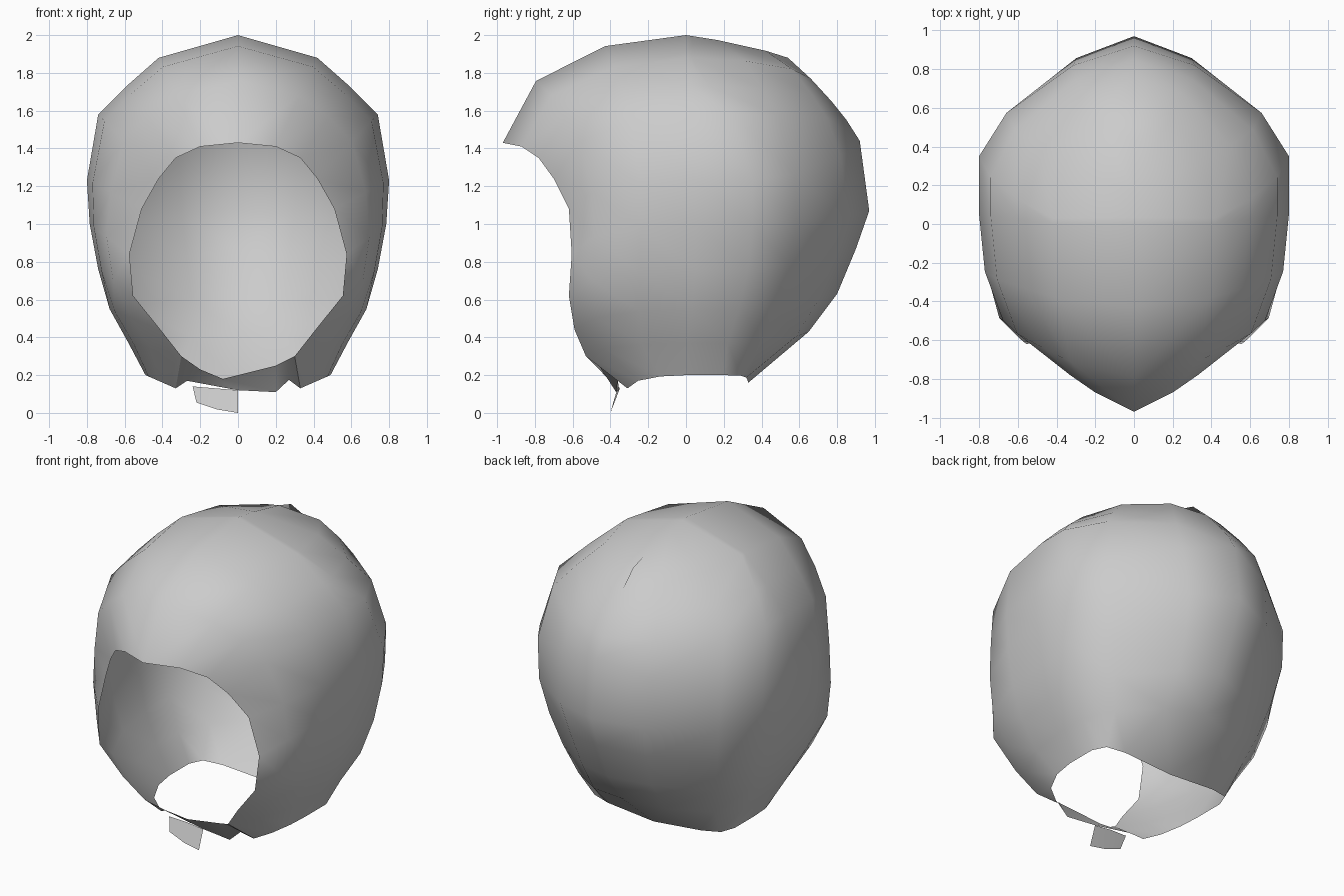
import bpy
from math import sin, cos, pi

if "Cube" in bpy.data.objects:
    bpy.data.objects.remove(bpy.data.objects["Cube"])


def loft(name, rows):
    """Skin a grid of equal-length point rows with smooth quads."""
    n = len(rows[0])
    verts = [p for r in rows for p in r]
    faces = [(j * n + i, j * n + i + 1, (j + 1) * n + i + 1, (j + 1) * n + i)
             for j in range(len(rows) - 1) for i in range(n - 1)]
    me = bpy.data.meshes.new(name)
    me.from_pydata(verts, [], faces)
    me.polygons.foreach_set("use_smooth", [True] * len(faces))
    me.update()
    ob = bpy.data.objects.new(name, me)
    bpy.context.collection.objects.link(ob)
    return ob


# Right half guide curves, crown to neck: face rim, widest side line, back centre line
rim = [(0, -.97, 1.43), (.2, -.87, 1.41), (.33, -.78, 1.35), (.42, -.70, 1.24),
       (.51, -.62, 1.08), (.575, -.605, .84), (.555, -.62, .62), (.41, -.59, .44),
       (.30, -.53, .30), (.33, -.31, .13)]
side = [(0, 0, 2.0), (.42, 0, 1.88), (.59, .02, 1.73), (.74, .04, 1.58),
        (.80, .05, 1.23), (.785, .05, 1.0), (.74, .05, .76), (.68, .03, .55),
        (.58, .0, .37), (.49, 0, .2)]
back = [(.54, 1.88), (.66, 1.77), (.77, 1.65), (.85, 1.55), (.92, 1.44),
        (.97, 1.07), (.90, .87), (.80, .63), (.65, .43), (.33, .16)]
flat = [0, .03, .1, .2, .3, .3, .28, .25, .22, .2]              # straight run along the side
power = [1.7, 1.15, 1.2, 1.3, 1.35, 1.4, 1.45, 1.45, 1.2, .55]  # roundness of the back corner

# Each row sweeps a quarter ellipse rim -> side, a straight run, then side -> back
rows = []
for (rx, ry, rz), (sx, sy, sz), (by, bz), f, e in zip(rim, side, back, flat, power):
    row = []
    for t in (0, .39, .71, 1):
        s, c = sin(t * pi / 2), cos(t * pi / 2)
        row.append((rx + (sx - rx) * s, sy + (ry - sy) * c, rz + (sz - rz) * s))
    y1 = sy + f
    for i in range(0 if f else 1, 4):
        s = sin(i / 3 * pi / 2) ** e
        c = 0 if i == 3 else cos(i / 3 * pi / 2) ** e
        row.append((sx * c, y1 + (by - y1) * s, bz + (sz - bz) * c))
    if not f:                       # crown row: split its first span to match the others
        a, b = row[3], row[4]
        row.insert(4, tuple(p + (q - p) * .2 for p, q in zip(a, b)))
    rows.append(row)

# Hood shell
hood = loft("hood", rows)
mirror = hood.modifiers.new("mirror", "MIRROR")
mirror.use_clip = True
mirror.merge_threshold = 0.001

# Chin strap joining both sides under the face, slightly skewed overlap
loft("chin_strap", [
    [(-.30, -.53, .30), (-.20, -.46, .23), (-.08, -.40, .18), (.20, -.46, .25),
     (.27, -.51, .285), (.30, -.53, .30)],
    [(-.33, -.31, .13), (-.27, -.36, .17), (0, -.355, .12), (.20, -.37, .11),
     (.27, -.36, .175), (.33, -.31, .13)],
])

# Loose tab hanging below the strap
loft("chin_tab", [
    [(-.24, -.36, .14), (-.12, -.35, .13), (0, -.355, .12)],
    [(-.22, -.385, .055), (-.11, -.395, .018), (0, -.40, 0)],
])
